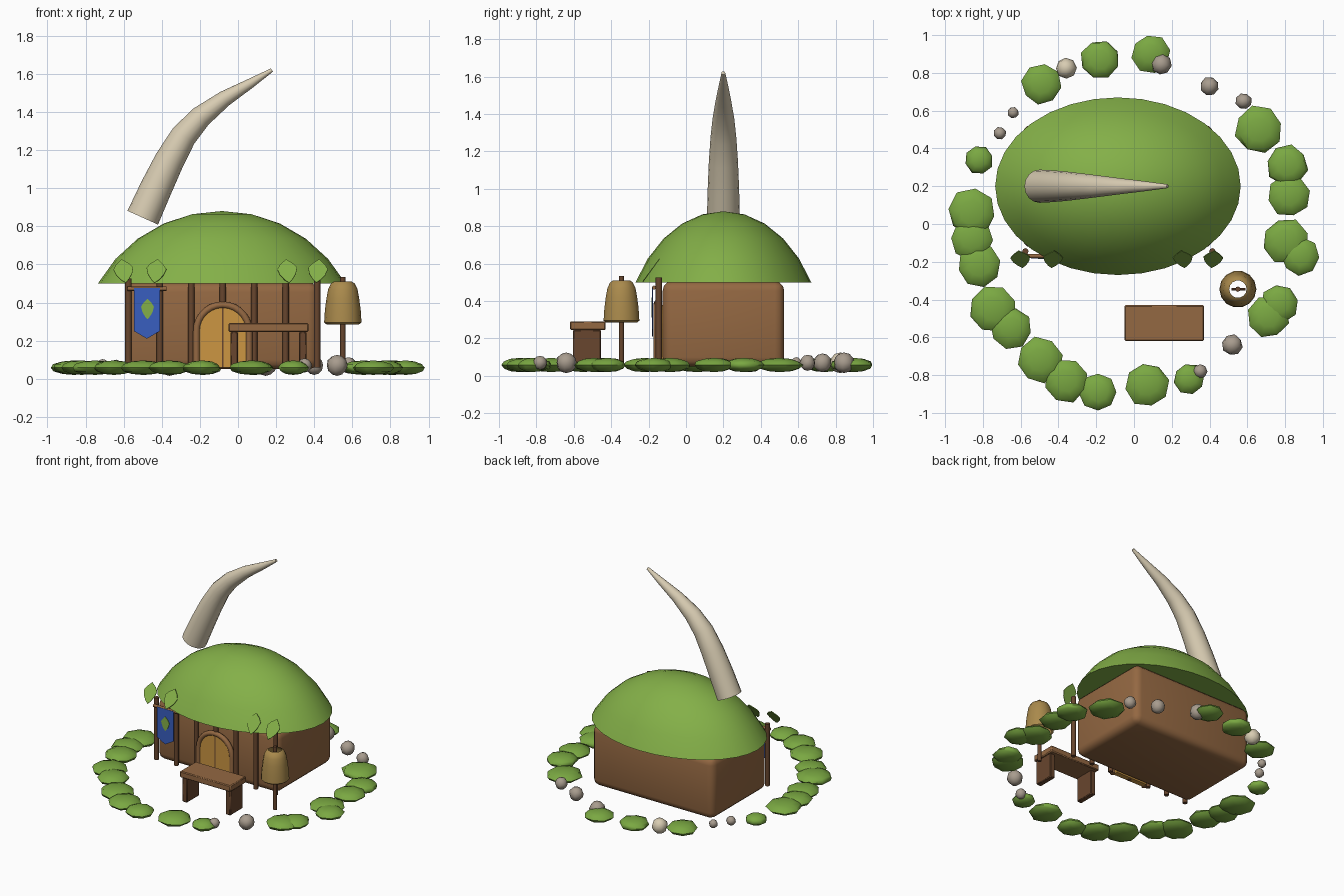
import bpy, bmesh, math, random
from mathutils import Vector, Matrix

random.seed(4)
if "Cube" in bpy.data.objects:
    bpy.data.objects.remove(bpy.data.objects["Cube"])


def material(name, *rgb):
    lin = [((c / 255 + 0.055) / 1.055) ** 2.4 for c in rgb] + [1]
    m = bpy.data.materials.new(name)
    m.use_nodes = True
    m.diffuse_color = lin
    m.node_tree.nodes["Principled BSDF"].inputs["Base Color"].default_value = lin
    return m


GREEN = material("leaf green", 132, 176, 72)
BUSH = material("bush green", 122, 168, 66)
WALL = material("wall brown", 148, 104, 66)
DARK = material("dark wood", 104, 70, 46)
DOOR = material("door ochre", 204, 150, 66)
BONE = material("bone", 216, 204, 178)
STONE = material("stone grey", 168, 156, 142)
BLUE = material("banner blue", 56, 94, 192)
STRAW = material("straw", 170, 138, 76)


def finish(bm, name, mat, angle=None):
    bmesh.ops.recalc_face_normals(bm, faces=bm.faces)
    me = bpy.data.meshes.new(name)
    bm.to_mesh(me)
    bm.free()
    ob = bpy.data.objects.new(name, me)
    bpy.context.collection.objects.link(ob)
    me.materials.append(mat)
    if angle:
        bpy.ops.object.select_all(action='DESELECT')
        ob.select_set(True)
        bpy.context.view_layer.objects.active = ob
        bpy.ops.object.shade_smooth_by_angle(angle=math.radians(angle))
    return ob


def box(name, mat, lo, hi, bevel=0, segments=1):
    lo, hi = Vector(lo), Vector(hi)
    bm = bmesh.new()
    bmesh.ops.create_cube(bm, size=1)
    bmesh.ops.scale(bm, vec=hi - lo, verts=bm.verts)
    bmesh.ops.translate(bm, vec=(lo + hi) / 2, verts=bm.verts)
    if bevel:
        bmesh.ops.bevel(bm, geom=bm.edges[:], offset=bevel, segments=segments,
                        profile=0.5, affect='EDGES')
    return finish(bm, name, mat, 40 if bevel else None)


def tube(name, mat, path, radii, y, sides=12):
    """Round sweep along a path of (x, z) points at depth y."""
    bm = bmesh.new()
    pts = [Vector((x, y, z)) for x, z in path]
    rings = []
    for i, p in enumerate(pts):
        t = (pts[min(i + 1, len(pts) - 1)] - pts[max(i - 1, 0)]).normalized()
        side = Vector((t.z, 0, -t.x))
        ring = []
        for k in range(sides):
            a = math.tau * k / sides
            ring.append(bm.verts.new(p + radii[i] * (side * math.cos(a)
                                                     + Vector((0, math.sin(a), 0)))))
        rings.append(ring)
    for a, b in zip(rings, rings[1:]):
        for k in range(sides):
            j = (k + 1) % sides
            bm.faces.new((a[k], a[j], b[j], b[k]))
    bm.faces.new(rings[0])
    bm.faces.new(rings[-1])
    return finish(bm, name, mat, 50)


def post(name, x, y, z0, z1, r):
    return tube(name, DARK, [(x, z0), (x, z1)], [r, r], y, 8)


def plate(name, mat, outline, place, thick):
    """Flat outline in local x, z, extruded towards the front."""
    bm = bmesh.new()
    f = bm.faces.new([bm.verts.new((u, 0, v)) for u, v in outline])
    ext = bmesh.ops.extrude_face_region(bm, geom=[f])
    bmesh.ops.translate(bm, vec=(0, -thick, 0),
                        verts=[g for g in ext["geom"] if isinstance(g, bmesh.types.BMVert)])
    bm.transform(place)
    return finish(bm, name, mat)


def lathe(name, mat, profile, cx, cy, sides, angle, sx=1, sy=1):
    bm = bmesh.new()
    rings = [[bm.verts.new((cx + sx * r * math.cos(math.tau * k / sides),
                            cy + sy * r * math.sin(math.tau * k / sides), z))
              for k in range(sides)] for r, z in profile]
    for a, b in zip(rings, rings[1:]):
        for k in range(sides):
            j = (k + 1) % sides
            bm.faces.new((a[k], a[j], b[j], b[k]))
    return bm, rings


# House body
CX, CY = -0.085, 0.2
box("house_body", WALL, (CX - 0.505, CY - 0.325, 0.05), (CX + 0.505, CY + 0.325, 0.505), 0.05, 3)

# Domed roof: elliptical cap with a closed underside
cap = math.radians(60)
prof = []
for i in range(5, -1, -1):
    t = max(cap * i / 5, 0.001)
    prof.append((math.sin(t) / math.sin(cap),
                 0.5 + 0.38 * (math.cos(t) - math.cos(cap)) / (1 - math.cos(cap))))
bm, rings = lathe("roof", GREEN, prof, CX, CY, 32, 50, 0.65, 0.47)
bm.faces.new(rings[0])
bmesh.ops.remove_doubles(bm, verts=bm.verts, dist=0.003)
finish(bm, "roof", GREEN, 40)

# Curved tusk above the roof
tube("tusk", BONE,
     [(-.5, .845), (-.43, 1), (-.36, 1.145), (-.285, 1.275), (-.195, 1.375),
      (-.07, 1.47), (.07, 1.553), (.178, 1.62)],
     [.088, .084, .078, .069, .058, .042, .025, .01], CY, 16)

# Front posts
for i in range(7):
    post("front_post", -0.575 + 0.165 * i, -0.145, 0.06, 0.525, 0.017)

# Leaves tilted over the posts
half = [(0, -.075), (.02, -.055), (.042, -.02), (.052, .018), (.035, .045), (0, .078)]
leaf = half + [(-u, v) for u, v in half[-2:0:-1]]
for x, lean in ((-.6, -8), (-.43, 6), (.26, -6), (.418, 6)):
    place = (Matrix.Translation((x, -0.185, 0.562))
             @ Matrix.Rotation(math.radians(-36), 4, 'X')
             @ Matrix.Rotation(math.radians(lean), 4, 'Y'))
    plate("post_leaf", GREEN, leaf, place, 0.005)

# Arched door and its frame
def arch(r, zc, z0, n=14):
    top = [(r * math.cos(math.pi * k / n), zc + r * math.sin(math.pi * k / n))
           for k in range(n + 1)]
    return [(r, z0)] + top + [(-r, z0)]


plate("door", DOOR, arch(0.13, 0.25, 0.06), Matrix.Translation((-0.08, -0.12, 0)), 0.04)
path = [(x - 0.08, z) for x, z in arch(0.138, 0.25, 0.06)]
tube("door_frame", WALL, path, [0.018] * len(path), -0.155, 8)

# Banner with a leaf emblem on a crossbar
tube("banner_bar", WALL, [(-.58, .472), (-.375, .472)], [.011, .011], -0.17, 8)
plate("banner", BLUE, [(-.068, .475), (.068, .475), (.068, .25), (0, .21), (-.068, .25)],
      Matrix.Translation((-0.478, -0.176, 0)), 0.006)
plate("banner_emblem", GREEN, [(u * 0.65, v * 0.7) for u, v in leaf],
      Matrix.Translation((-0.475, -0.181, 0.365)), 0.004)

# Bench
box("bench_top", WALL, (-.05, -.62, .245), (.37, -.43, .292), 0.006)
for x in (-.04, .32):
    box("bench_leg", DARK, (x, -.605, .06), (x + .04, -.455, .246), 0.005)

# Straw bell open at both ends, on a stake
post("bell_stake", 0.55, -0.345, 0.06, 0.535, 0.014)
tube("bell_crossbar", DARK, [(.515, .4), (.59, .4)], [.008, .008], -0.345, 6)
bm, rings = lathe("bell", STRAW, [(.085, .285), (.098, .295), (.094, .36), (.086, .42),
                                  (.077, .47), (.062, .5), (.046, .51)], .55, -.345, 14, 50)
finish(bm, "straw_bell", STRAW, 50)

# Ring of flattened bushes: x, y, radius
bushes = [(-.49, .74, .105), (-.18, .87, .105), (.09, .9, .1), (.66, .5, .125),
          (.81, .31, .11), (.82, .15, .11), (.8, -.09, .12), (.88, -.17, .1),
          (.77, -.42, .1), (.71, -.49, .11), (.29, -.82, .08), (.07, -.85, .115),
          (-.19, -.89, .1), (-.36, -.83, .115), (-.5, -.72, .12), (-.65, -.55, .11),
          (-.75, -.45, .125), (-.82, -.22, .115), (-.86, -.08, .11), (-.86, .06, .125),
          (-.82, .34, .075)]
# Stones between the bushes
stones = [(-.36, .825, .055), (.145, .845, .055), (.4, .73, .05), (.58, .65, .043),
          (-.64, .59, .03), (-.71, .48, .033), (.52, -.64, .055), (.35, -.78, .037)]


def blob(name, mat, x, y, z, r, h, segs, rings):
    bm = bmesh.new()
    bmesh.ops.create_uvsphere(bm, u_segments=segs, v_segments=rings, radius=1)
    for v in bm.verts:
        k = random.uniform(0.95, 1.06)
        v.co.x *= k
        v.co.y *= k
    bm.transform(Matrix.Translation((x, y, z))
                 @ Matrix.Rotation(random.uniform(0, math.tau), 4, 'Z')
                 @ Matrix.Diagonal((r, r, h, 1)))
    finish(bm, name, mat, 60)


for x, y, r in bushes:
    blob("bush", BUSH, x, y, 0.058, r, 0.038, 8, 6)
for i, (x, y, r) in enumerate(stones):
    blob("stone", STONE if i else BONE, x, y, 0.07, r, r, 8, 6)
